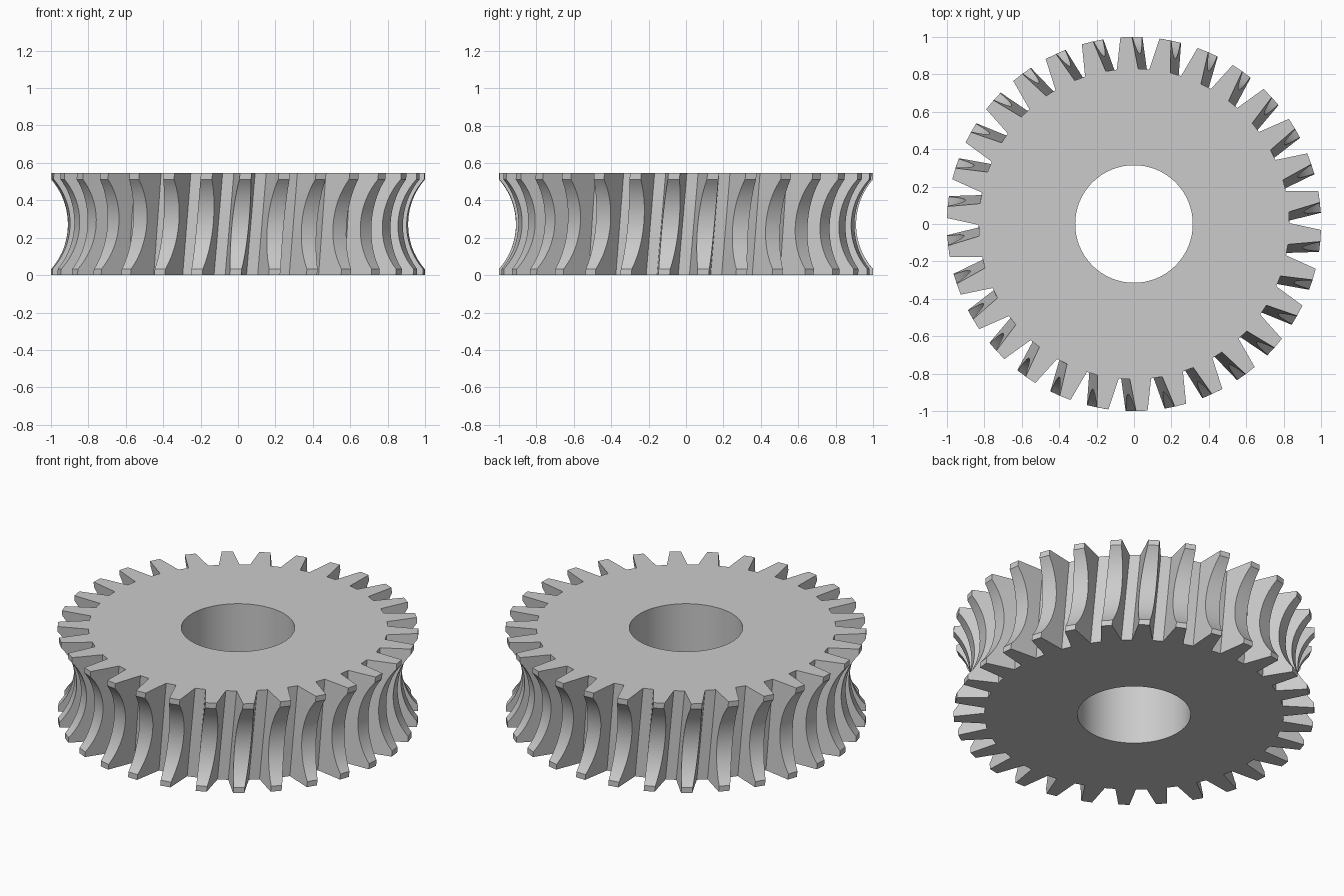
import bpy, bmesh, math

cube = bpy.data.objects.get("Cube")
if cube:
    bpy.data.objects.remove(cube)

TEETH = 30
HEIGHT = 0.545
RIM = 0.033                   # straight band at each end of a tooth
R_TIP, R_THROAT, R_ROOT, R_BORE = 1.0, 0.91, 0.83, 0.314
HALF_TIP, HALF_ROOT = 0.031, 0.057
TWIST = math.radians(3.2)     # helix turn from bottom to top
START = math.radians(6.8)     # first tooth direction at mid height
STEPS = 20

# Throat arc that hollows the tooth tips
half = HEIGHT / 2 - RIM
sag = R_TIP - R_THROAT
arc_r = (half ** 2 + sag ** 2) / (2 * sag)
arc_max = math.asin(half / arc_r)


def tip_radius(z):
    d = z - HEIGHT / 2
    if abs(d) >= half - 1e-6:
        return R_TIP
    return R_THROAT + arc_r - math.sqrt(arc_r ** 2 - d ** 2)


def half_width(r):
    t = (r - R_ROOT) / (R_TIP - R_ROOT)
    return HALF_ROOT + (HALF_TIP - HALF_ROOT) * t


def outline(bm, z):
    """Toothed ring at one height: root, tip, tip, root for each tooth."""
    ring = []
    turn = START + TWIST * (z / HEIGHT - 0.5)
    r_tip = tip_radius(z)
    for i in range(TEETH):
        a = turn + math.tau * i / TEETH
        for r, side in ((R_ROOT, -1), (r_tip, -1), (r_tip, 1), (R_ROOT, 1)):
            w = side * half_width(r)
            u = math.sqrt(r * r - w * w)
            ring.append(bm.verts.new((u * math.cos(a) - w * math.sin(a),
                                      u * math.sin(a) + w * math.cos(a), z)))
    return ring


def bore_ring(bm, z):
    n = TEETH * 4
    shift = START - 1.5 * math.tau / n
    return [bm.verts.new((R_BORE * math.cos(shift + math.tau * i / n),
                          R_BORE * math.sin(shift + math.tau * i / n), z))
            for i in range(n)]


def bridge(bm, a, b):
    n = len(a)
    for i in range(n):
        j = (i + 1) % n
        bm.faces.new((a[i], a[j], b[j], b[i]))


# Gear body: toothed outer wall, end faces and bore
bm = bmesh.new()
levels = [0.0]
levels += [HEIGHT / 2 + arc_r * math.sin(arc_max * (2 * k / STEPS - 1))
           for k in range(STEPS + 1)]
levels.append(HEIGHT)
rings = [outline(bm, z) for z in levels]
for low, high in zip(rings, rings[1:]):
    bridge(bm, low, high)
bore_low, bore_high = bore_ring(bm, 0.0), bore_ring(bm, HEIGHT)
bridge(bm, rings[-1], bore_high)
bridge(bm, bore_high, bore_low)
bridge(bm, bore_low, rings[0])
bmesh.ops.recalc_face_normals(bm, faces=bm.faces)

mesh = bpy.data.meshes.new("worm_wheel")
bm.to_mesh(mesh)
bm.free()
wheel = bpy.data.objects.new("worm_wheel", mesh)
bpy.context.collection.objects.link(wheel)

# Plain grey metal
grey = bpy.data.materials.new("light_grey")
grey.use_nodes = True
colour = (0.6, 0.6, 0.6, 1.0)
grey.diffuse_color = colour
grey.node_tree.nodes["Principled BSDF"].inputs["Base Color"].default_value = colour
mesh.materials.append(grey)

# Smooth the bore and throat, keep tooth edges crisp
bpy.ops.object.select_all(action="DESELECT")
wheel.select_set(True)
bpy.context.view_layer.objects.active = wheel
bpy.ops.object.shade_smooth_by_angle(angle=math.radians(30))
